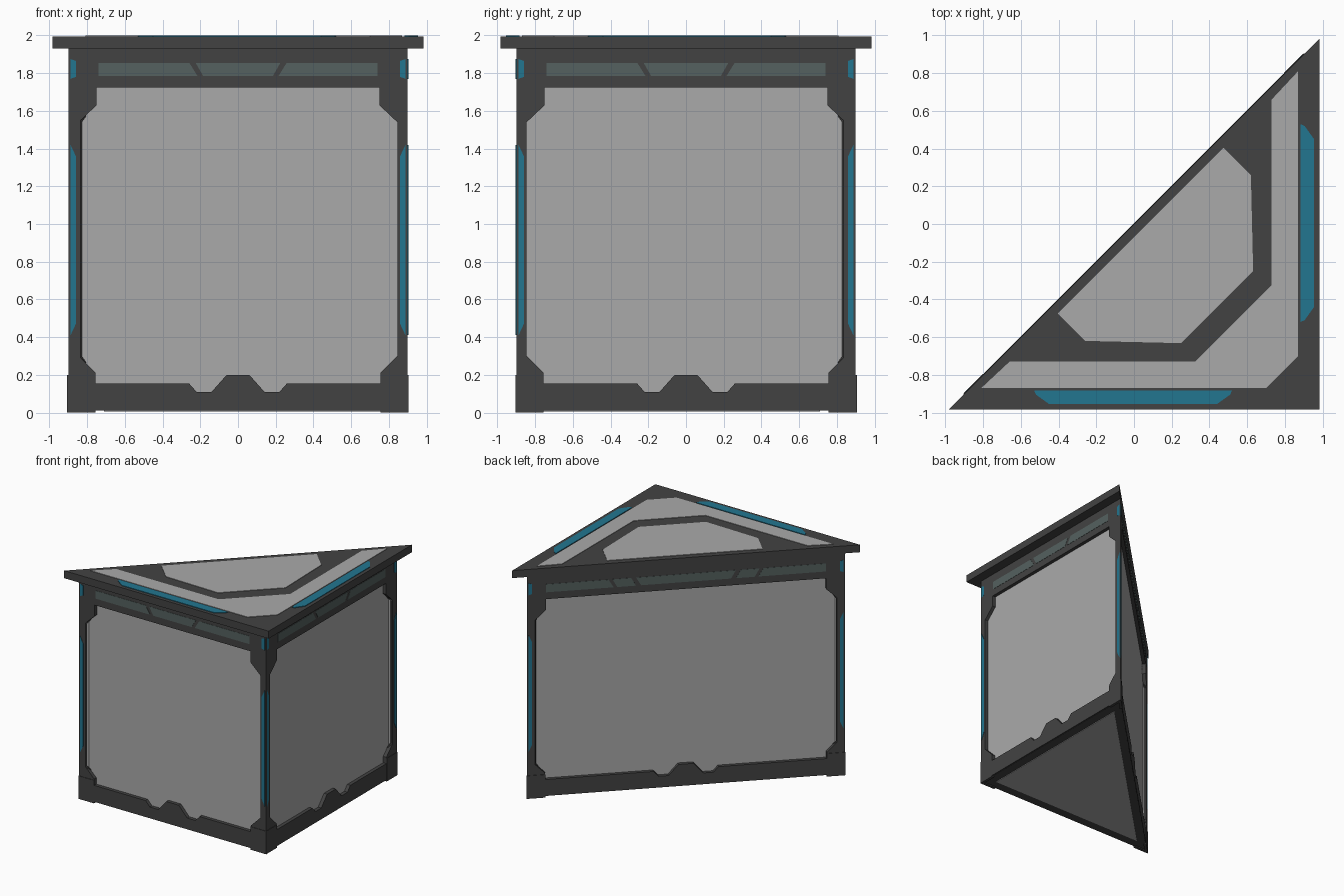
import bpy, bmesh, math
from mathutils import Vector

if "Cube" in bpy.data.objects:
    bpy.data.objects.remove(bpy.data.objects["Cube"])

R2 = math.sqrt(2)


def material(name, rgb):
    m = bpy.data.materials.new(name)
    m.diffuse_color = (*rgb, 1)
    m.use_nodes = True
    m.node_tree.nodes["Principled BSDF"].inputs["Base Color"].default_value = m.diffuse_color
    return m


LIGHT = material("light grey panel", (0.40, 0.40, 0.40))
DARK = material("dark grey frame", (0.055, 0.055, 0.055))
BLUE = material("blue light", (0.016, 0.18, 0.28))
TEAL = material("grey teal glass", (0.09, 0.12, 0.115))


class Side:
    """A flat working plane: origin, across, up, outward and half length."""
    def __init__(self, origin, u, v, half):
        self.o, self.u, self.v = Vector(origin), Vector(u).normalized(), Vector(v)
        self.n, self.h = self.u.cross(self.v), half

    def at(self, p, d):
        u = p[0]
        if abs(u) > self.h - 1e-5:      # mitre the ends into the corners
            u = math.copysign(self.h + d, u)
        return self.o + self.u * u + self.v * p[1] + self.n * d


def finish(name, bm, mats):
    me = bpy.data.meshes.new(name)
    bm.to_mesh(me)
    bm.free()
    for m in mats:
        me.materials.append(m)
    ob = bpy.data.objects.new(name, me)
    bpy.context.collection.objects.link(ob)
    return ob


def slab(name, side, outlines, d0, d1, mat):
    """Extrude outlines between two depths; halves meeting at u=0 are welded."""
    bm = bmesh.new()
    for pts in outlines:
        a = [bm.verts.new(side.at(p, d0)) for p in pts]
        b = [bm.verts.new(side.at(p, d1)) for p in pts]
        bm.faces.new(a)
        bm.faces.new(b)
        for i in range(len(pts)):
            j = (i + 1) % len(pts)
            if abs(pts[i][0]) + abs(pts[j][0]) > 1e-6:
                bm.faces.new((a[i], a[j], b[j], b[i]))
    bmesh.ops.remove_doubles(bm, verts=bm.verts, dist=1e-5)
    bmesh.ops.recalc_face_normals(bm, faces=bm.faces)
    return finish(name, bm, [mat])


def raised(name, side, outlines, d, width, height, glass):
    """Panel with sloped edges; its upright inner slopes may be glass."""
    bm = bmesh.new()
    for pts in outlines:
        f = bm.faces.new([bm.verts.new(side.at(p, d)) for p in pts])
        f.normal_update()
        if f.normal.dot(side.n) < 0:
            f.normal_flip()
        bmesh.ops.inset_region(bm, faces=[f], thickness=width, depth=height)
    bm.normal_update()
    for f in bm.faces:
        c = f.calc_center_median() - side.o
        across = f.normal.dot(side.u)
        upright = abs(across) > 0.3 and abs(f.normal.z) < 0.05
        if glass and upright and across * c.dot(side.u) < 0:
            f.material_index = 1
    return finish(name, bm, [LIGHT, TEAL])


def both(pts):
    return [pts, [(-u, z) for u, z in pts]]


def wall(name, side, windows):
    h = side.h
    # dark surround: posts, top beam and notched bottom beam
    half = [(0, 1.94), (h, 1.94), (h, 0.012), (0, 0.012), (0, .2), (.06, .2),
            (.14, .11), (.22, .11), (.26, .155), (h - .145, .155),
            (h - .145, .21), (h - .055, .3), (h - .055, 1.54),
            (h - .15, 1.63), (h - .15, 1.725), (0, 1.725)]
    slab(name + "_frame", side, both(half), -0.045, 0, DARK)
    # corner feet
    slab(name + "_feet", side,
         both([(h - .145, 0), (h, 0), (h, .2), (h - .145, .2)]), -0.02, .004, DARK)
    # side panels, given by distance from the end
    prof = [(.045, 1.54), (.14, 1.645), (.38, 1.645), (.56, 1.46), (.56, 1.23),
            (.385, 1.06), (.385, .78), (.56, .61), (.56, .38), (.38, .2),
            (.14, .2), (.045, .3)]
    raised(name + "_side_panels", side, both([(h - a, z) for a, z in prof]),
           -0.031, .018, .014, True)
    # centre panel
    right = [(.08, 1.74), (.08, 1.05), (.165, .815), (.165, .375), (.27, .13)]
    outline = right + [(-u, z) for u, z in reversed(right)]
    raised(name + "_centre_panel", side, [outline], -0.031, .01, .008, False)
    # slit windows in the top beam
    slab(name + "_windows", side, windows, -0.01, .002, TEAL)
    # blue lights beside the corners
    a, b = h - .04, h - .012
    slab(name + "_corner_lights", side,
         both([(a, .47), (b, .41), (b, 1.42), (a, 1.36)]), -0.005, .003, BLUE)
    slab(name + "_upper_lights", side,
         both([(a, 1.78), (b, 1.77), (b, 1.875), (a, 1.865)]), -0.005, .003, BLUE)


def window(b0, t0, b1, t1):
    return [(b0, 1.785), (b1, 1.785), (t1, 1.855), (t0, 1.855)]


UP = (0, 0, 1)
H = 0.9 * R2
short = both(window(.215, .258, .74, .74)) + [window(-.185, -.225, .185, .225)]
long = (both(window(.58, .62, H - .15, H - .15)) + both(window(.40, .44, .55, .59))
        + [window(-.36, -.40, .36, .40)])
wall("front", Side((0, -.9, 0), (1, 0, 0), UP, .9), short)
wall("right", Side((.9, 0, 0), (0, 1, 0), UP, .9), short)
wall("back", Side((0, 0, 0), (-1, -1, 0), UP, H), long)

# light core behind the frames, and the floor
flat = Side((0, 0, 0), (1, 0, 0), (0, 1, 0), 9)


def triangle(edge, gap):
    """Right triangle with its long side set back from the diagonal by gap."""
    g = gap * R2
    return [(-edge + g, -edge), (edge, -edge), (edge, edge - g)]


slab("core", flat, [triangle(.87, .03)], .02, 1.95, LIGHT)
slab("base", flat, [triangle(.89, .005)], .01, .06, DARK)
slab("underside_panel", flat, [triangle(.81, .07)], .005, .012, LIGHT)

# overhanging lid
slab("lid", flat, [triangle(.985, 0)], 1.93, 1.995, DARK)
slab("lid_band", flat, [[(-.81, -.87), (.70, -.87), (.87, -.70), (.87, .81),
                         (.73, .66), (.73, -.325), (.325, -.73), (-.66, -.73)]],
     1.992, 1.999, LIGHT)
slab("lid_centre_panel", flat, [[(-.405, -.475), (-.26, -.62), (.25, -.632),
                                 (.632, -.25), (.62, .26), (.475, .405)]],
     1.992, 1.999, LIGHT)
lamp = [(-.53, -.882), (.52, -.882), (.51, -.905), (.44, -.955),
        (-.45, -.955), (-.52, -.905)]
slab("lid_lights", flat, [lamp, [(-y, -x) for x, y in lamp]], 1.992, 2.0, BLUE)
